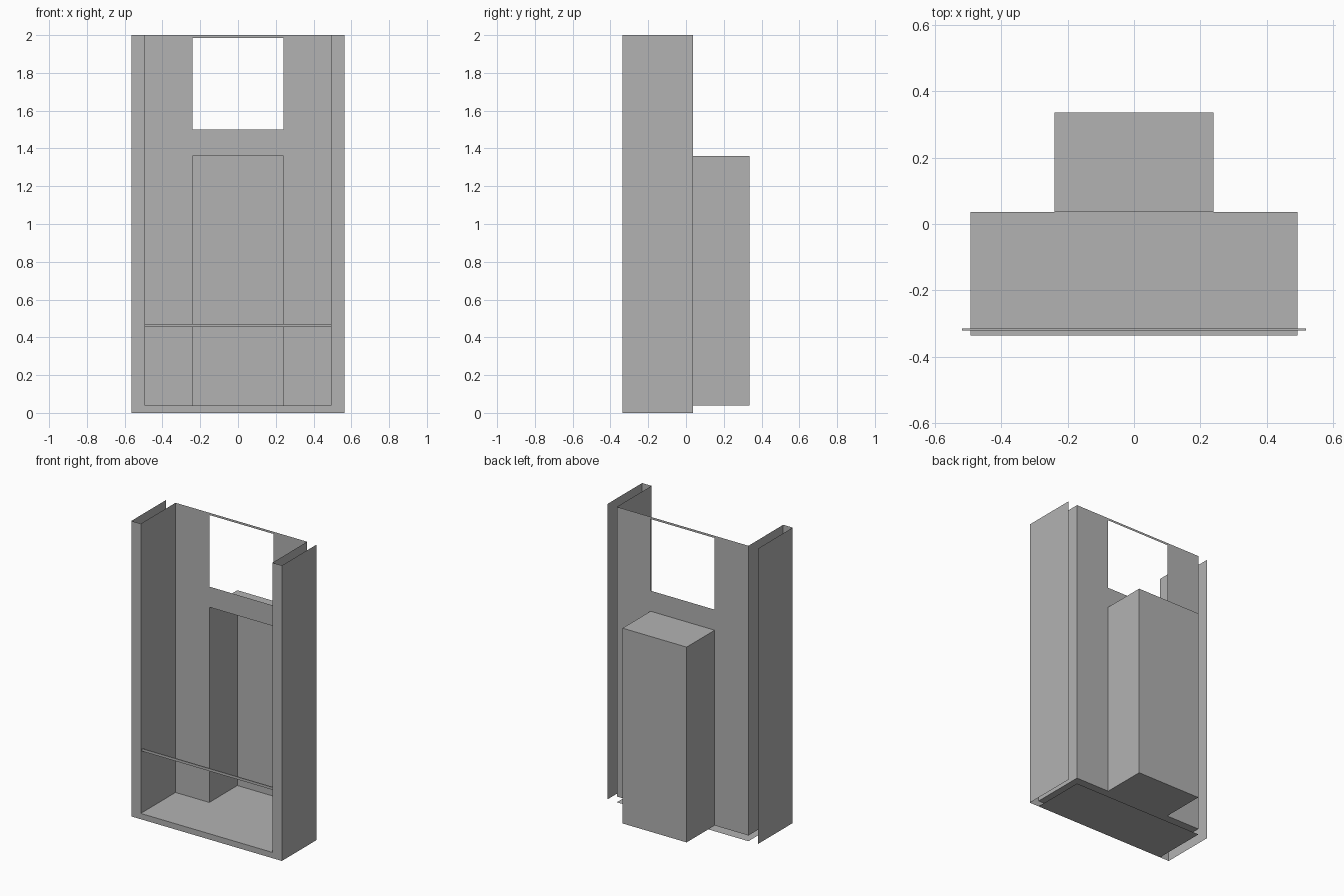
import bpy
import bmesh

cube = bpy.data.objects.get("Cube")
if cube:
    bpy.data.objects.remove(cube, do_unlink=True)

# Single grey finish
grey = bpy.data.materials.new("plain_grey")
grey.use_nodes = True
colour = (0.448, 0.448, 0.448, 1)
grey.diffuse_color = colour
grey.node_tree.nodes["Principled BSDF"].inputs["Base Color"].default_value = colour

# Main dimensions
OUTER, INNER, NICHE = 0.564, 0.493, 0.24
FRONT, BACK, REAR = -0.336, 0.036, 0.336
FLOOR, NICHE_TOP, TOP = 0.039, 1.361, 2.0
SILL, LINTEL = 1.5, 1.985


def finish(name, bm):
    mesh = bpy.data.meshes.new(name)
    bm.to_mesh(mesh)
    bm.free()
    mesh.materials.append(grey)
    obj = bpy.data.objects.new(name, mesh)
    bpy.context.collection.objects.link(obj)
    return obj


def sheet(name, axis, pos, us, vs, flip=False, holes=()):
    """Flat sheet across one axis, split at us and vs; holes lists open cells."""
    bm = bmesh.new()

    def point(u, v):
        co = [u, v]
        co.insert(axis, pos)
        return bm.verts.new(co)

    grid = [[point(u, v) for v in vs] for u in us]
    for i in range(len(us) - 1):
        for j in range(len(vs) - 1):
            if (i, j) not in holes:
                ring = [grid[i][j], grid[i + 1][j], grid[i + 1][j + 1], grid[i][j + 1]]
                bm.faces.new(ring[::-1] if flip else ring)
    loose = [v for v in bm.verts if not v.link_faces]
    bmesh.ops.delete(bm, geom=loose, context="VERTS")
    return finish(name, bm)


X, Y, Z = range(3)

# U-shaped front trim around the opening
sheet("front_frame", Y, FRONT, [-OUTER, -INNER, INNER, OUTER], [0, FLOOR, TOP],
      holes={(1, 1)})

# Back panel with window and niche opening
sheet("back_panel", Y, BACK, [-INNER, -NICHE, NICHE, INNER],
      [FLOOR, NICHE_TOP, SILL, LINTEL, TOP], flip=True, holes={(1, 0), (1, 2)})

# Floor and underside plate
sheet("floor", Z, FLOOR, [-INNER, INNER], [FRONT, BACK])
sheet("base_plate", Z, 0, [-INNER, INNER], [FRONT, BACK], flip=True)

# Side skins, inner linings and niche cheeks
for side, s in (("left", 1), ("right", -1)):
    sheet(side + "_outer_wall", X, s * OUTER, [FRONT, BACK], [0, TOP], flip=s < 0)
    sheet(side + "_inner_wall", X, s * INNER, [FRONT, BACK], [FLOOR, TOP], flip=s > 0)
    sheet(side + "_niche_wall", X, s * NICHE, [BACK, REAR], [FLOOR, NICHE_TOP], flip=s < 0)

# Rear niche closing faces
sheet("niche_back", Y, REAR, [-NICHE, NICHE], [FLOOR, NICHE_TOP], flip=True)
sheet("niche_top", Z, NICHE_TOP, [-NICHE, NICHE], [BACK, REAR])
sheet("niche_floor", Z, FLOOR, [-NICHE, NICHE], [BACK, REAR], flip=True)

# Slim retaining bar across the front
bm = bmesh.new()
bmesh.ops.create_cube(bm, size=1)
bmesh.ops.scale(bm, vec=(1.037, 0.007, 0.017), verts=bm.verts)
bmesh.ops.translate(bm, vec=(0, -0.318, 0.463), verts=bm.verts)
finish("front_bar", bm)
